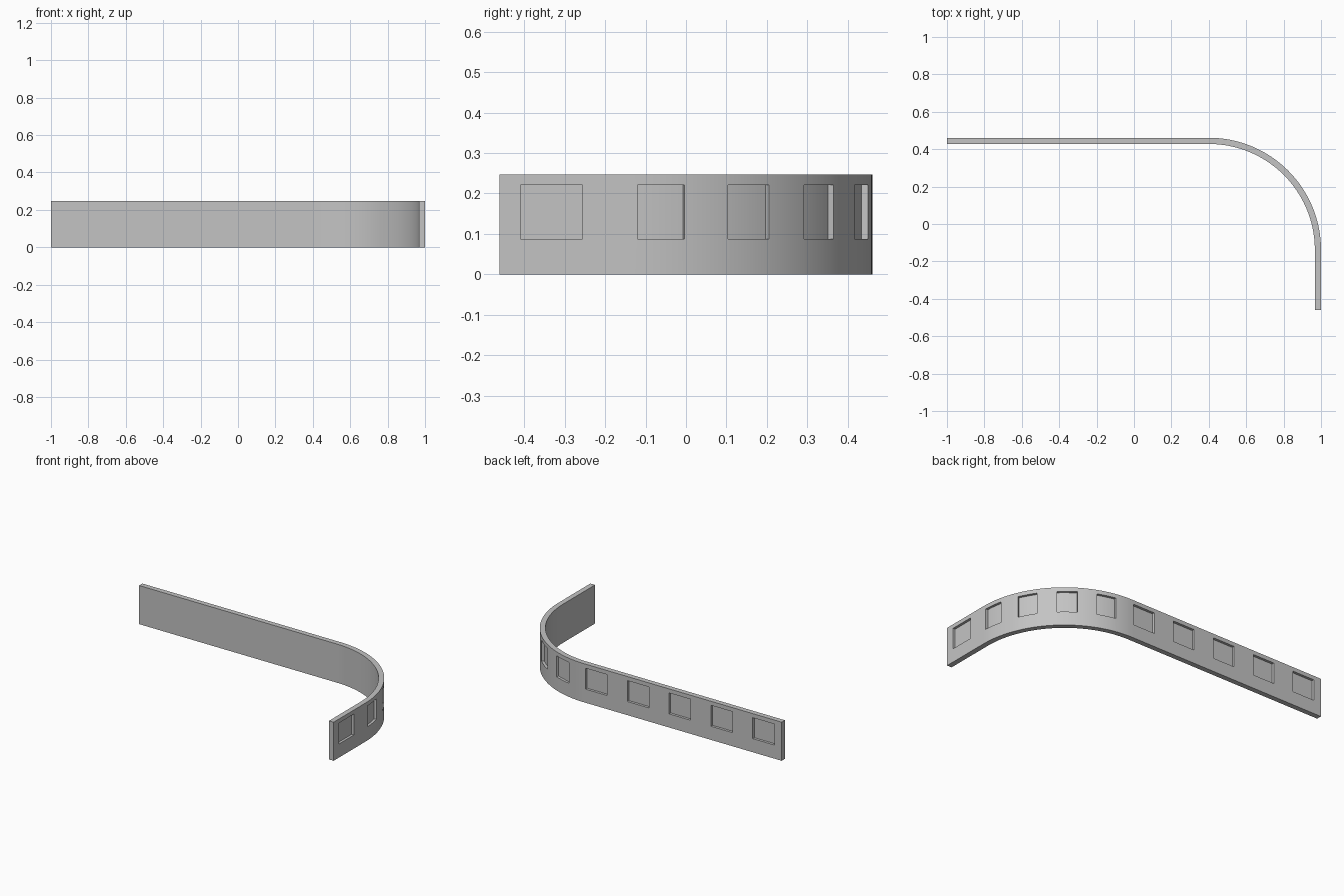
import bpy, bmesh, math

cube = bpy.data.objects.get("Cube")
if cube:
    bpy.data.objects.remove(cube)

# Wall dimensions
HALF_Y, HEIGHT, THICK, DEPTH = 0.461, 0.247, 0.033, 0.016
SILL, HEAD = 0.087, 0.221
RADIUS = 0.6
CX, CY = 1 - RADIUS, HALF_Y - RADIUS
LEG = CY + HALF_Y                    # short straight leg
ARC = RADIUS * math.pi / 2           # quarter-circle bend
TOTAL = LEG + ARC + CX + 1


def path(s, inset, z):
    """Point at distance s along the outer face, moved inward by inset."""
    if s <= LEG:
        return (1 - inset, -HALF_Y + s, z)
    if s >= LEG + ARC:
        return (CX - (s - LEG - ARC), HALF_Y - inset, z)
    a = (s - LEG) / RADIUS
    r = RADIUS - inset
    return (CX + r * math.cos(a), CY + r * math.sin(a), z)


# Recessed panels as (start, end) spans along the wall
MARGIN, WIDTH, PITCH = 0.052, 0.153, 0.296
panels = [(MARGIN, MARGIN + WIDTH)]
for i in range(4):
    mid = LEG + RADIUS * math.radians(7.4 + 22.05 * i)
    half = RADIUS * math.radians(5.6)
    panels.append((mid - half, mid + half))
for i in range(5):
    end = TOTAL - MARGIN - PITCH * i
    panels.append((end - WIDTH, end))

# Stations: ends, panel edges and bend divisions
edges = [0, TOTAL] + [s for p in panels for s in p]
bend = [LEG + ARC * i / 48 for i in range(49)]
bend = [s for s in bend if min(abs(s - e) for e in edges) > 0.004]
stations = sorted(edges + bend)

bm = bmesh.new()
cache = {}


def vert(s, inset, z):
    key = (s, inset, z)
    if key not in cache:
        cache[key] = bm.verts.new(path(s, inset, z))
    return cache[key]


def face(*points):
    bm.faces.new([vert(*p) for p in points])


def strip(a, b, p, q):
    """Quad between stations a and b, spanning two section points."""
    face((a, *p), (b, *p), (b, *q), (a, *q))


for a, b in zip(stations, stations[1:]):
    recessed = any(p[0] < (a + b) / 2 < p[1] for p in panels)
    section = [(0, 0), (0, SILL)]
    if recessed:
        section += [(DEPTH, SILL), (DEPTH, HEAD)]
    section += [(0, HEAD), (0, HEIGHT), (THICK, HEIGHT), (THICK, 0)]
    for p, q in zip(section, section[1:] + section[:1]):
        strip(a, b, p, q)

# Panel side reveals
for span in panels:
    for s in span:
        face((s, 0, SILL), (s, DEPTH, SILL), (s, DEPTH, HEAD), (s, 0, HEAD))

# End caps
for s in (0, TOTAL):
    face((s, 0, 0), (s, 0, SILL), (s, 0, HEAD), (s, 0, HEIGHT),
         (s, THICK, HEIGHT), (s, THICK, 0))

bmesh.ops.recalc_face_normals(bm, faces=bm.faces[:])
mesh = bpy.data.meshes.new("curved_wall")
bm.to_mesh(mesh)
bm.free()
wall = bpy.data.objects.new("curved_wall", mesh)
bpy.context.collection.objects.link(wall)

# Plain grey finish
grey = bpy.data.materials.new("light_grey")
grey.use_nodes = True
colour = (0.55, 0.55, 0.55, 1)
grey.diffuse_color = colour
grey.node_tree.nodes["Principled BSDF"].inputs["Base Color"].default_value = colour
mesh.materials.append(grey)

bpy.ops.object.select_all(action='DESELECT')
wall.select_set(True)
bpy.context.view_layer.objects.active = wall
bpy.ops.object.shade_smooth_by_angle(angle=math.radians(30))
